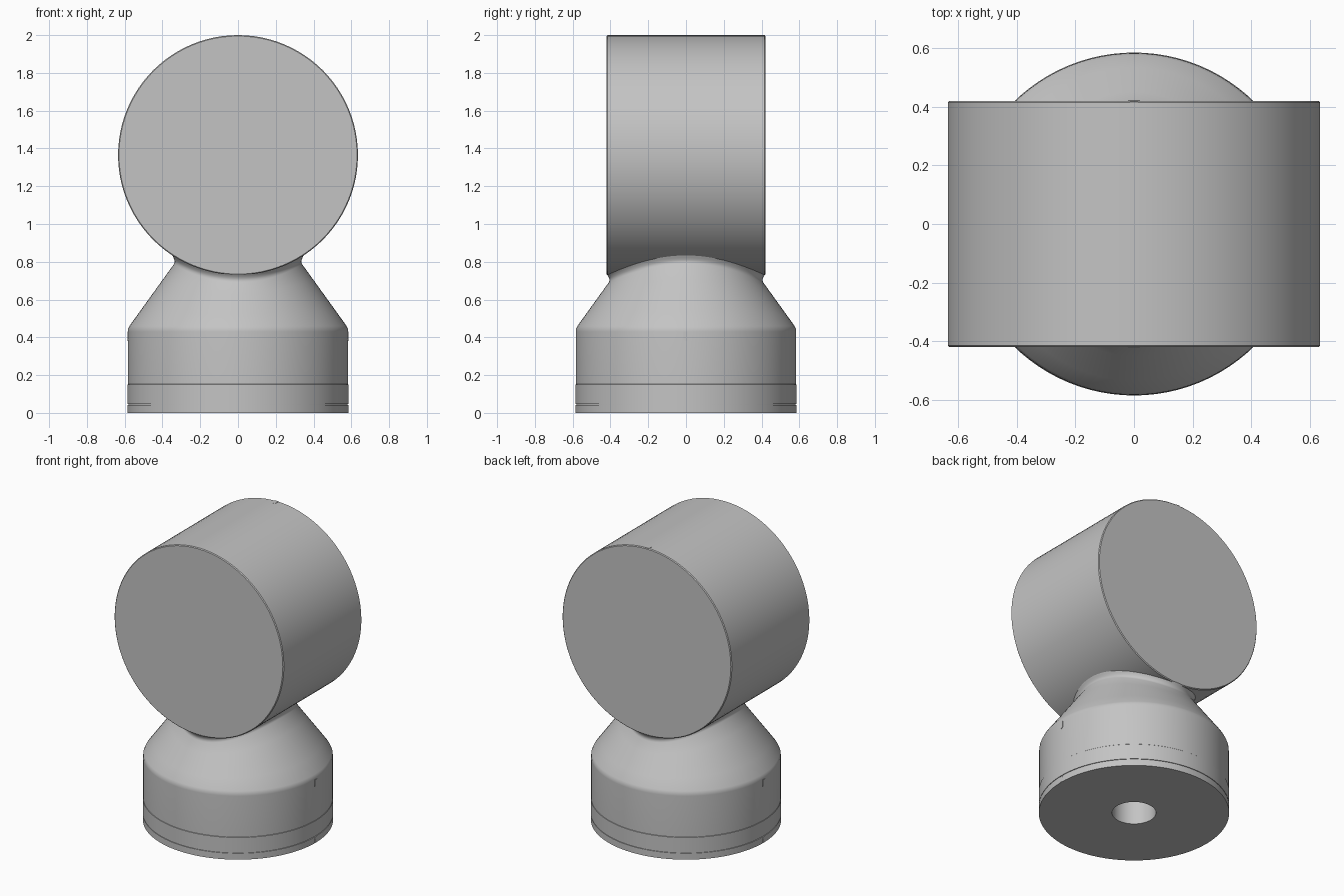
import bpy, bmesh
from math import cos, sin, pi, sqrt, radians
from mathutils import Vector

cube = bpy.data.objects.get("Cube")
if cube:
    bpy.data.objects.remove(cube)

grey = bpy.data.materials.new("plain_grey")
grey.use_nodes = True
COLOUR = (0.55, 0.55, 0.55, 1)
grey.diffuse_color = COLOUR
grey.node_tree.nodes["Principled BSDF"].inputs["Base Color"].default_value = COLOUR

SIDES = 96
DRUM_R, DRUM_Z, DRUM_HALF = 0.635, 1.365, 0.42
BASE_R = 0.585


def finish(name, bm, angle=25):
    bmesh.ops.recalc_face_normals(bm, faces=bm.faces)
    mesh = bpy.data.meshes.new(name)
    bm.to_mesh(mesh)
    bm.free()
    obj = bpy.data.objects.new(name, mesh)
    bpy.context.collection.objects.link(obj)
    mesh.materials.append(grey)
    bpy.ops.object.select_all(action='DESELECT')
    obj.select_set(True)
    bpy.context.view_layer.objects.active = obj
    bpy.ops.object.shade_smooth_by_angle(angle=radians(angle))
    return obj


def loft(name, profile, cap_start=False, cap_end=False, angle=25, axis='Z'):
    """Skin rings; profile(a) gives (radius, height) pairs at angle a."""
    bm = bmesh.new()
    columns = []
    for i in range(SIDES):
        a = 2 * pi * i / SIDES
        column = []
        for r, h in profile(a):
            co = (r * cos(a), r * sin(a), h) if axis == 'Z' else \
                 (r * cos(a), h, DRUM_Z + r * sin(a))
            column.append(bm.verts.new(co))
        columns.append(column)
    for i, col in enumerate(columns):
        nxt = columns[(i + 1) % SIDES]
        for j in range(len(col) - 1):
            bm.faces.new((col[j], nxt[j], nxt[j + 1], col[j + 1]))
    if cap_start:
        bm.faces.new([c[0] for c in columns])
    if cap_end:
        bm.faces.new([c[-1] for c in columns])
    return finish(name, bm, angle)


# Round drum lying along y, with slightly softened rims
rim = 0.005
loft("drum", lambda a: [(DRUM_R - rim, -DRUM_HALF), (DRUM_R, rim - DRUM_HALF),
                        (DRUM_R, DRUM_HALF - rim), (DRUM_R - rim, DRUM_HALF)],
     True, True, axis='Y')


# Base with socket hole, seam groove, shoulder and a neck that flares into the drum
def drum_underside(x):
    return DRUM_Z - sqrt(DRUM_R ** 2 - x ** 2)


def cone_radius(z):
    return 0.575 - 0.72 * (z - 0.46)


def base_profile(a):
    points = [(0.135, 0.4), (0.135, 0),
              (BASE_R, 0), (BASE_R, 0.043), (BASE_R - 0.005, 0.043),
              (BASE_R - 0.005, 0.047), (BASE_R, 0.047),
              (BASE_R, 0.15), (BASE_R - 0.002, 0.152),
              (BASE_R - 0.002, 0.43), (0.582, 0.445), (0.575, 0.46)]
    z = 0.7
    for _ in range(30):
        z = drum_underside(cone_radius(z) * cos(a)) - 0.04
    r = cone_radius(z)
    for t in (0.25, 0.5, 0.75):
        h = 0.46 + (z - 0.46) * t
        points.append((cone_radius(h), h))
    points.append((r, z))
    # Small concave fillet
    for dr, dz in ((-0.004, 0.010), (-0.003, 0.022), (0.003, 0.034)):
        points.append((r + dr, z + dz))
    end = r + 0.012
    points.append((end, drum_underside(end * cos(a)) + 0.006))
    return points


loft("base", base_profile, cap_start=True, angle=35)


# Thin alignment marks, rounded at one end
def mark(name, centre, length, along, across, out):
    bm = bmesh.new()
    w, thick = 0.014, 0.006
    outline = [(-w, -length / 2), (w, -length / 2)]
    outline += [(w * cos(pi * k / 8), length / 2 - w + w * sin(pi * k / 8))
                for k in range(9)]
    centre, along, across, out = map(Vector, (centre, along, across, out))
    face = bm.faces.new([bm.verts.new(centre + across * u + along * v - out * thick / 2)
                         for u, v in outline])
    extruded = bmesh.ops.extrude_face_region(bm, geom=[face])["geom"]
    moved = [g for g in extruded if isinstance(g, bmesh.types.BMVert)]
    bmesh.ops.translate(bm, verts=moved, vec=out * thick)
    finish(name, bm)


for side, s in (("left", 1), ("right", -1)):
    x = s * (BASE_R - 0.002)
    mark("upper_mark_" + side, (x, 0, 0.405), 0.05, (0, 0, -1), (0, 1, 0), (s, 0, 0))
    mark("lower_mark_" + side, (x, 0, 0.021), 0.04, (0, 0, 1), (0, 1, 0), (s, 0, 0))
mark("drum_mark", (0, 0.397, DRUM_Z + DRUM_R - 0.002), 0.04,
     (0, -1, 0), (1, 0, 0), (0, 0, 1))
